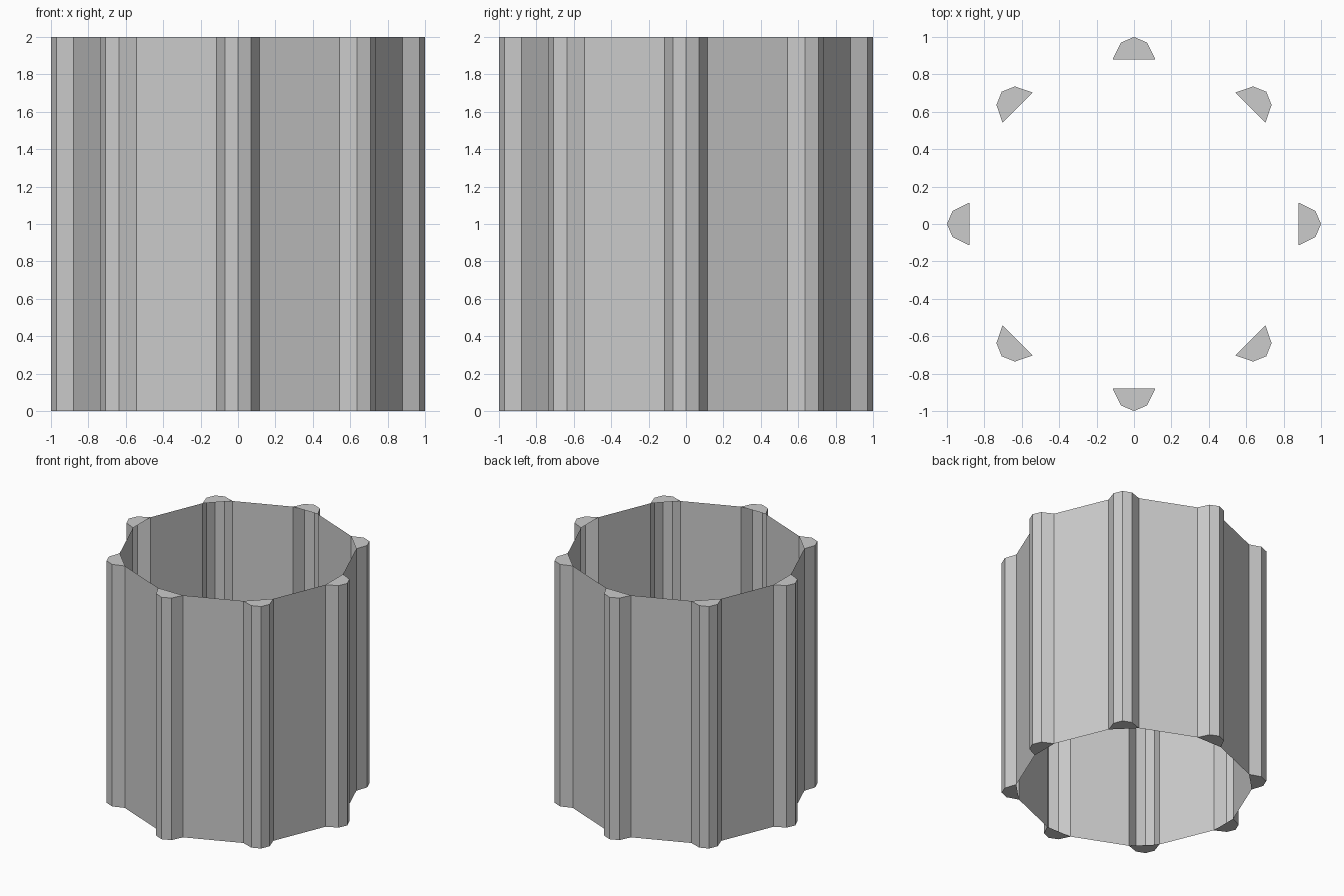
import bpy
import bmesh
from math import tau
from mathutils import Matrix, Vector

cube = bpy.data.objects.get("Cube")
if cube:
    bpy.data.objects.remove(cube, do_unlink=True)

RIBS = 8
HEIGHT = 2.0
# Rib cross-section, counter-clockwise around the +y rib
PROFILE = [(0.114, 0.88), (0.07, 0.97), (0, 1), (-0.07, 0.97), (-0.114, 0.88)]

grey = bpy.data.materials.new("light grey")
grey.use_nodes = True
colour = (0.6, 0.6, 0.6, 1)
grey.diffuse_color = colour
grey.node_tree.nodes["Principled BSDF"].inputs["Base Color"].default_value = colour

bm = bmesh.new()


def ring(z):
    """Outline of all ribs, as one list of vertices per rib."""
    return [[bm.verts.new(Matrix.Rotation(tau * i / RIBS, 3, "Z") @ Vector((x, y, z)))
             for x, y in PROFILE] for i in range(RIBS)]


bottom, top = ring(0), ring(HEIGHT)

# Thin open wall: rib channels joined by flat panels
low, high = sum(bottom, []), sum(top, [])
for i in range(len(low)):
    j = (i + 1) % len(low)
    bm.faces.new((low[i], low[j], high[j], high[i]))

# Flat end caps on each rib
for rib in top:
    bm.faces.new(rib)
for rib in bottom:
    bm.faces.new(rib[::-1])

mesh = bpy.data.meshes.new("ribbed_sleeve")
bm.to_mesh(mesh)
bm.free()
mesh.materials.append(grey)
sleeve = bpy.data.objects.new("ribbed_sleeve", mesh)
bpy.context.collection.objects.link(sleeve)
